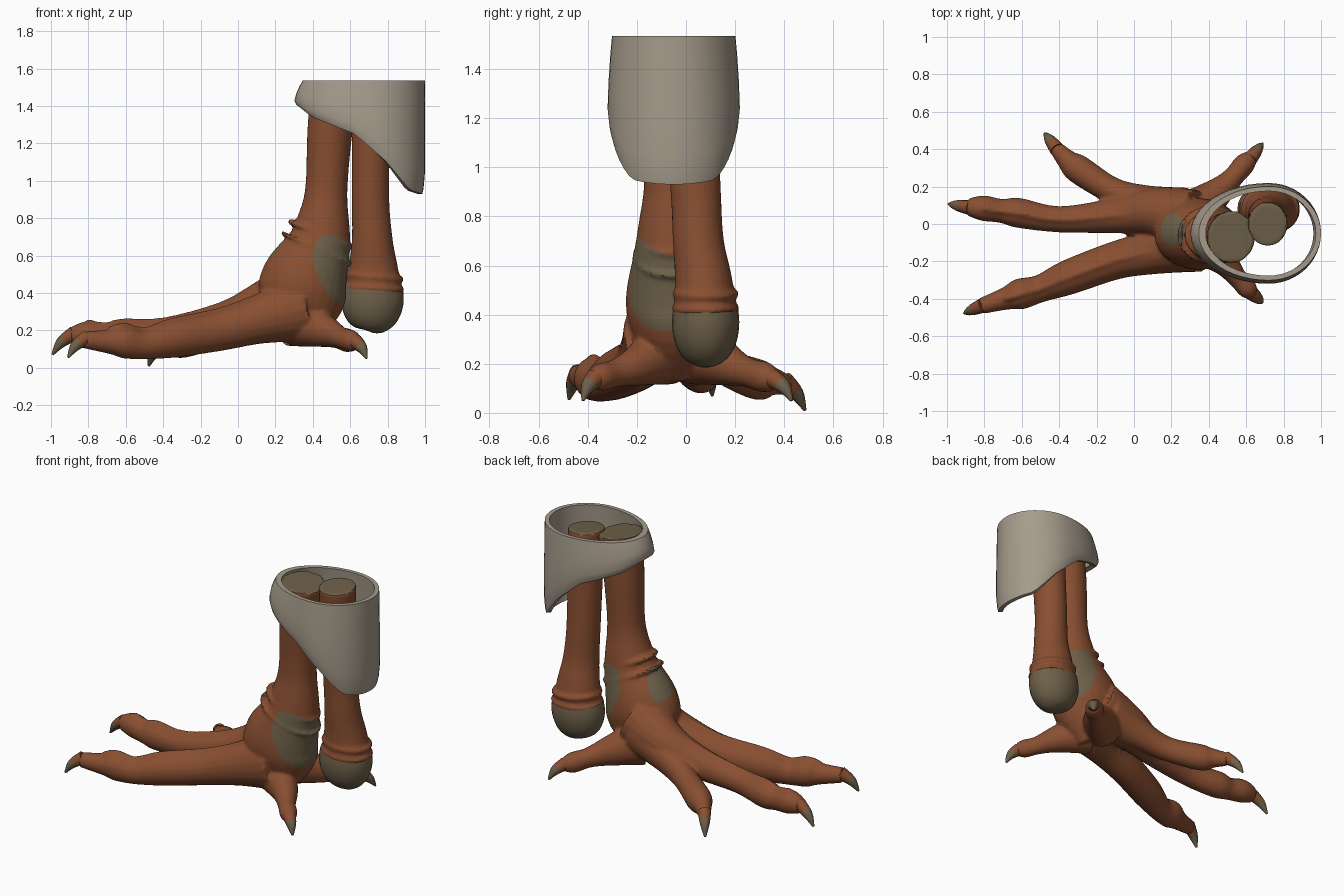
import bpy, bmesh, math
from mathutils import Vector

if "Cube" in bpy.data.objects:
    bpy.data.objects.remove(bpy.data.objects["Cube"])


def material(name, rgb):
    m = bpy.data.materials.new(name)
    m.diffuse_color = (*rgb, 1)
    m.use_nodes = True
    m.node_tree.nodes["Principled BSDF"].inputs["Base Color"].default_value = m.diffuse_color
    return m


SKIN = material("rust_skin", (0.25, 0.078, 0.031))
HORN = material("olive_horn", (0.155, 0.118, 0.067))
CLOTH = material("pale_cuff", (0.38, 0.33, 0.26))


def spline(pts, steps):
    """Catmull-Rom through tuples of any length."""
    p = [pts[0]] + list(pts) + [pts[-1]]
    out = []
    for i in range(1, len(p) - 2):
        for k in range(steps):
            t = k / steps
            out.append([0.5 * (2 * b + (c - a) * t + (2 * a - 5 * b + 4 * c - d) * t * t
                               + (3 * b - a - 3 * c + d) * t ** 3)
                        for a, b, c, d in zip(p[i - 1], p[i], p[i + 1], p[i + 2])])
    out.append(list(pts[-1]))
    return out


def tube(bm, pts, ref=(0, 0, 1), n=20, steps=4, aspect=(1, 1)):
    """Capped tube through (x, y, z, half width); aspect = height / width at start and end."""
    path = spline(pts, steps)
    ref = Vector(ref)
    rings = []
    for i, q in enumerate(path):
        a, b = path[max(i - 1, 0)], path[min(i + 1, len(path) - 1)]
        t = (Vector(b[:3]) - Vector(a[:3])).normalized()
        side = t.cross(ref).normalized()
        up = side.cross(t) * (aspect[0] + (aspect[1] - aspect[0]) * i / (len(path) - 1))
        rings.append([bm.verts.new(Vector(q[:3]) + q[3] * (side * math.cos(u) + up * math.sin(u)))
                      for u in (2 * math.pi * k / n for k in range(n))])
    for r, s in zip(rings, rings[1:]):
        for k in range(n):
            bm.faces.new((r[k], r[(k + 1) % n], s[(k + 1) % n], s[k]))
    bm.faces.new(rings[0])
    bm.faces.new(rings[-1])


def fold(bm, x, y, z, rx, ry, minor, tilt):
    """Skin fold: a thin elliptical ring, raised towards -x by the tilt."""
    pts = []
    for k in range(25):
        c, s = math.cos(math.pi * k / 12), math.sin(math.pi * k / 12)
        pts.append((x + rx * c, y + ry * s, z - rx * c * tilt, minor))
    tube(bm, pts, n=8, steps=1)


def finish(bm, name, mats, remesh=0.0, angle=35):
    bmesh.ops.recalc_face_normals(bm, faces=bm.faces[:])
    me = bpy.data.meshes.new(name)
    bm.to_mesh(me)
    bm.free()
    ob = bpy.data.objects.new(name, me)
    bpy.context.collection.objects.link(ob)
    if remesh:
        r = ob.modifiers.new("union", 'REMESH')
        r.mode = 'VOXEL'
        r.voxel_size = remesh
        s = ob.modifiers.new("soften", 'SMOOTH')
        s.iterations = 3
        dg = bpy.context.evaluated_depsgraph_get()
        new = bpy.data.meshes.new_from_object(ob.evaluated_get(dg))
        ob.modifiers.clear()
        ob.data = new
    ob.data.materials.clear()
    for m in mats:
        ob.data.materials.append(m)
    bpy.ops.object.select_all(action='DESELECT')
    bpy.context.view_layer.objects.active = ob
    ob.select_set(True)
    bpy.ops.object.shade_smooth_by_angle(angle=math.radians(angle))
    return ob


def toe(bm, name, pts, tip, tendon=False):
    """Skin of a toe into the foot mesh, plus its own hooked claw with a skin sheath."""
    tube(bm, pts, aspect=(1.08, 1.08))
    if tendon:
        tube(bm, [(x, y, z + r * 1.02, 0.018) for x, y, z, r in pts[1:-1]])
    end, tip = Vector(pts[-1][:3]), Vector(tip)
    start = end.lerp(tip, -0.15)
    mid = end.lerp(tip, 0.55) + Vector((0, 0, 0.02))
    claw = bmesh.new()
    tube(claw, [(*start, .04), (*mid, .029), (*tip, .006)], n=12)
    ob = finish(claw, name + "_claw", [HORN, SKIN])
    axis = tip - start
    for f in ob.data.polygons:
        f.material_index = int((f.center - start).dot(axis) / axis.length_squared < .38)


# Foot: front shank and ankle, then toes, fused into one skin
foot = bmesh.new()
tube(foot, [(.52, -.07, 1.52, .13), (.49, -.063, 1.25, .12), (.472, -.06, .95, .113), (.455, -.06, .78, .142),
            (.43, -.06, .65, .175), (.36, -.055, .48, .23), (.33, -.05, .36, .23),
            (.26, -.04, .18, .15)], ref=(0, 1, 0), n=28, aspect=(1.08, .72))
toe(foot, "middle_toe", [(.3, .02, .38, .17), (.1, .065, .3, .13), (-.1, .045, .235, .095), (-.4, .025, .18, .07),
                         (-.62, .06, .165, .08), (-.71, .07, .16, .064), (-.81, .085, .175, .068),
                         (-.89, .09, .17, .045)], (-.992, .107, .07), True)
toe(foot, "outer_toe", [(.33, -.09, .32, .17), (.1, -.15, .255, .12), (-.1, -.195, .2, .102),
                        (-.35, -.285, .155, .094), (-.5, -.345, .125, .074), (-.61, -.375, .14, .083),
                        (-.69, -.40, .14, .06), (-.82, -.44, .15, .043)], (-.908, -.477, .055), True)
toe(foot, "inner_toe", [(.25, .06, .33, .14), (.05, .12, .245, .09), (-.12, .18, .18, .072),
                        (-.3, .295, .135, .077), (-.36, .345, .13, .056), (-.42, .41, .115, .038)],
    (-.477, .485, .01))
toe(foot, "back_left_toe", [(.3, .05, .25, .13), (.45, .17, .195, .08), (.53, .25, .165, .056),
                            (.59, .32, .145, .058), (.63, .36, .13, .038)], (.687, .43, .05))
toe(foot, "back_right_toe", [(.32, -.08, .25, .13), (.47, -.19, .195, .08), (.55, -.285, .162, .053),
                             (.605, -.345, .145, .053), (.635, -.375, .13, .036)], (.687, -.42, .05))
fold(foot, .44, -.06, .715, .158, .125, .016, .42)
fold(foot, .42, -.06, .64, .18, .148, .012, .45)
foot = finish(foot, "foot", [SKIN, HORN], remesh=0.011)

# Horn patches on heel and instep, and the cut top of the shank
for f in foot.data.polygons:
    x, y, z = f.center
    heel = ((x - .55 + .3 * (z - .5)) / .13) ** 2 + ((z - .52) / .195) ** 2 < 1
    instep = ((x - .21) / .065) ** 2 + ((y + .03) / .09) ** 2 < 1 and z > .4
    cut = z > 1.5 and f.normal.z > .6
    f.material_index = int(heel or instep or cut)

# Rear shank with folds above the pad
bm = bmesh.new()
tube(bm, [(.715, 0, 1.52, .107), (.708, .037, .95, .1), (.717, .05, .7, .108),
          (.722, .07, .55, .13), (.725, .08, .4, .158)], ref=(0, 1, 0), n=28, aspect=(1.1, .82))
fold(bm, .728, .08, .485, .142, .12, .016, .08)
fold(bm, .725, .08, .425, .152, .125, .014, .04)
shank = finish(bm, "rear_shank", [SKIN, HORN], remesh=0.011)
for f in shank.data.polygons:
    f.material_index = int(f.center.z > 1.5 and f.normal.z > .6)

# Rounded pad under the rear shank: a squashed ball profile
bm = bmesh.new()
pad = []
for k in range(9):
    a = math.radians(-20 + 108 * k / 8)
    pad.append((.722 - .015 * k / 8, .08, .37 - .178 * math.sin(a), .167 * math.cos(a) ** .75))
tube(bm, pad, ref=(0, 1, 0), n=24, steps=2, aspect=(.82, .82))
finish(bm, "heel_pad", [HORN])

# Cuff: open double wall, egg-shaped in plan, with a hem that drops towards +x
HEM = [(.30, 1.40), (.38, 1.34), (.62, 1.25), (.8, 1.10), (.93, .95), (1.0, .93)]


def hem_height(x):
    for (x0, z0), (x1, z1) in zip(HEM, HEM[1:]):
        if x <= x1:
            return z0 + (z1 - z0) * max(0, x - x0) / (x1 - x0)
    return HEM[-1][1]


bm = bmesh.new()
N = 48
LEVELS = [0, .2, .5, .8, .95, 1]
rows = []
for shrink, levels in ((1, LEVELS), (.9, LEVELS[::-1])):
    for t in levels:
        curl = .05 * max(0, (t - .8) / .2) ** 2
        row = []
        for k in range(N):
            c, s = math.cos(2 * math.pi * k / N), math.sin(2 * math.pi * k / N)
            taper = (1 - t) ** 2
            rx = .28 if c > 0 else .42
            sx = shrink * (1 - curl - (.11 * taper if c < 0 else 0))
            sy = shrink * (1 - curl - .07 * taper)
            low = hem_height(.72 + rx * c)
            row.append(bm.verts.new((.72 + rx * c * sx, -.05 + .27 * s * sy, 1.535 + (low - 1.535) * t)))
        rows.append(row)
for r, q in zip(rows, rows[1:] + rows[:1]):
    for k in range(N):
        bm.faces.new((r[k], r[(k + 1) % N], q[(k + 1) % N], q[k]))
finish(bm, "cuff", [CLOTH], angle=40)
